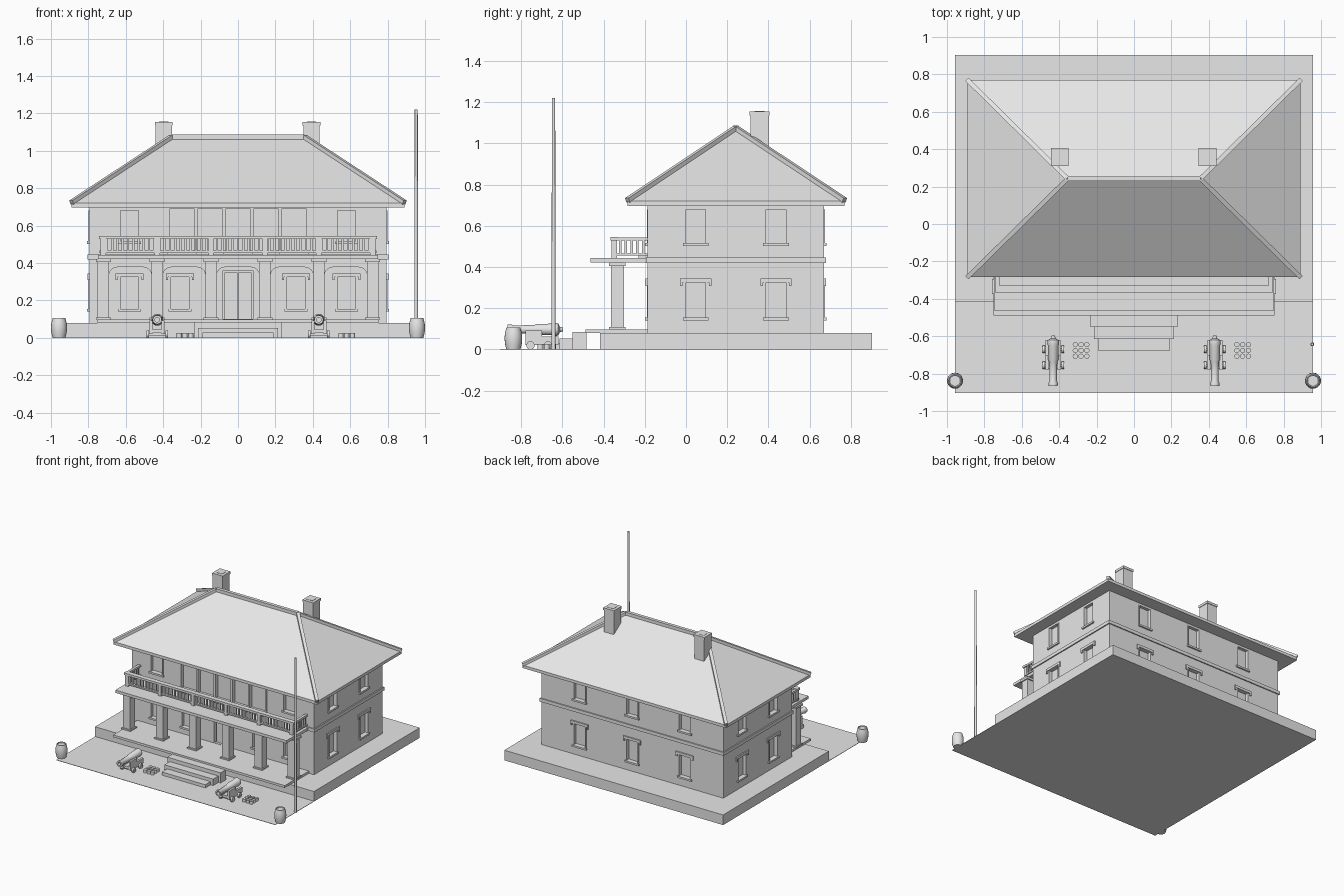
import bpy, bmesh, math
from mathutils import Vector

cube = bpy.data.objects.get("Cube")
if cube:
    bpy.data.objects.remove(cube, do_unlink=True)

GREY = (0.8, 0.8, 0.8, 1)
mat = bpy.data.materials.new("plain grey")
mat.use_nodes = True
mat.diffuse_color = GREY
for node in mat.node_tree.nodes:
    if node.type == "BSDF_PRINCIPLED":
        node.inputs["Base Color"].default_value = GREY


def finish(name, bm, smooth=False):
    bmesh.ops.recalc_face_normals(bm, faces=bm.faces)
    mesh = bpy.data.meshes.new(name)
    bm.to_mesh(mesh)
    bm.free()
    mesh.materials.append(mat)
    ob = bpy.data.objects.new(name, mesh)
    bpy.context.collection.objects.link(ob)
    if smooth:
        bpy.ops.object.select_all(action="DESELECT")
        ob.select_set(True)
        bpy.context.view_layer.objects.active = ob
        bpy.ops.object.shade_smooth_by_angle(angle=math.radians(40))
    return ob


def add_box(bm, x0, x1, y0, y1, z0, z1):
    verts = bmesh.ops.create_cube(bm, size=1)["verts"]
    for v in verts:
        v.co = Vector((x1 if v.co.x > 0 else x0, y1 if v.co.y > 0 else y0,
                       z1 if v.co.z > 0 else z0))


def boxes(name, *items):
    bm = bmesh.new()
    for item in items:
        add_box(bm, *item)
    return finish(name, bm)


def lathe(name, profile, centre, along_y=False, steps=20):
    """Revolve (radius, distance) pairs about a vertical or a y axis."""
    bm = bmesh.new()
    rings = []
    for r, t in profile:
        ring = []
        for i in range(steps):
            a = 2 * math.pi * i / steps
            c, s = r * math.cos(a), r * math.sin(a)
            ring.append(bm.verts.new(Vector(centre) + Vector((c, t, s) if along_y else (c, s, t))))
        rings.append(ring)
    for a, b in zip(rings, rings[1:]):
        for i in range(steps):
            j = (i + 1) % steps
            bm.faces.new((a[i], a[j], b[j], b[i]))
    bm.faces.new(rings[0])
    bm.faces.new(rings[-1])
    return finish(name, bm, True)


# Ground, plinth, porch floor and steps
boxes("ground", (-.957, .957, -.903, .903, 0, .003))
boxes("plinth", (-.957, .957, -.418, .903, 0, .08))
boxes("porch_floor", (-.75, .75, -.488, -.18, .08, .098))
for i, (half, y0, y1, top) in enumerate([(.232, -.55, -.484, .084), (.213, -.615, -.55, .054),
                                         (.19, -.68, -.615, .028)]):
    boxes(f"step_{i + 1}", (-half, half, y0, y1, 0, top))

# House walls, with window and door openings cut in
X, Y0, Y1 = .795, -.186, .67


def on_wall(side, u0, u1, d0, d1, z0, z1):
    """Box placed along a wall; d is the distance outwards."""
    if side == "front":
        return (u0, u1, Y0 - d1, Y0 - d0, z0, z1)
    if side == "back":
        return (u0, u1, Y1 + d0, Y1 + d1, z0, z1)
    if side == "left":
        return (X + d0, X + d1, u0, u1, z0, z1)
    return (-X - d1, -X - d0, u0, u1, z0, z1)


LOW, HIGH = (.155, .325), (.517, .68)
lower = {"front": (-.58, -.31, .31, .58), "back": (-.46, 0, .46), "left": (.047, .437), "right": (.047, .437)}
upper = dict(lower, front=(-.58, .58))
cuts, sills, hoods, frames = [], [], [], []
for floor, (z0, z1) in ((lower, LOW), (upper, HIGH)):
    for side, centres in floor.items():
        for u in centres:
            cuts.append(on_wall(side, u - .049, u + .049, -.025, .05, z0, z1))
            sills.append(on_wall(side, u - .062, u + .062, -.005, .012, z0 - .014, z0))
            for s in (-1, 1):
                e = u + s * .053
                frames.append(on_wall(side, e - .005, e + .005, -.002, .004, z0, z1))
            if floor is lower:
                hoods.append(on_wall(side, u - .076, u + .076, -.005, .01, z1, z1 + .02))
                for s in (-1, 1):
                    e = u + s * .07
                    hoods.append(on_wall(side, e - .006, e + .006, -.005, .01, z1 - .016, z1))
cuts.append(on_wall("front", -.08, .08, -.03, .05, .1, .36))
cuts.append(on_wall("front", -.375, .375, -.03, .05, .455, .69))

walls = boxes("walls", (-X, X, Y0, Y1, .07, .71))
cutter = boxes("opening_cutter", *cuts)
cutter.hide_render = True
mod = walls.modifiers.new("openings", "BOOLEAN")
mod.operation, mod.solver, mod.object = "DIFFERENCE", "EXACT", cutter
bpy.context.view_layer.update()
cut_mesh = bpy.data.meshes.new_from_object(walls.evaluated_get(bpy.context.evaluated_depsgraph_get()))
walls.modifiers.clear()
walls.data = cut_mesh
bpy.data.objects.remove(cutter, do_unlink=True)

boxes("window_sills", *sills)
boxes("window_hoods", *hoods)
boxes("window_frames", *frames)
boxes("floor_band", (-X - .009, X + .009, Y0 - .009, Y1 + .009, .42, .446))
boxes("upper_door_posts", *[on_wall("front", x - .008, x + .008, -.03, .002, .455, .69)
                            for x in (-.375, -.225, -.075, .075, .225, .375)])
boxes("upper_thresholds", *[on_wall("front", x - .08, x + .08, -.02, .045, .445, .458) for x in (-.3, 0, .3)])
boxes("front_door_leaves", on_wall("front", -.072, -.003, -.03, -.02, .1, .35),
      on_wall("front", .003, .072, -.03, -.02, .1, .35))

# Porch columns and arches
columns = [-.72 + i * .288 for i in range(6)]
shafts = []
for x in columns:
    for half, z0, z1 in ((.04, .098, .108), (.031, .1, .41), (.04, .405, .422)):
        shafts.append((x - half, x + half, -.333 - half, -.333 + half, z0, z1))
boxes("porch_columns", *shafts)

bm = bmesh.new()
for a, b in zip(columns, columns[1:]):
    x0, x1, r, top = a + .03, b - .03, .045, .378
    pts = [(x0, .421)]
    for i in range(9):
        t = math.pi / 2 * i / 8
        pts.append((x0 + r - r * math.cos(t), top - r + r * math.sin(t)))
    pts += [(x0 + x1 - px, pz) for px, pz in reversed(pts)]
    face = bm.faces.new([bm.verts.new((px, -.345, pz)) for px, pz in pts])
    moved = bmesh.ops.extrude_face_region(bm, geom=[face])["geom"]
    bmesh.ops.translate(bm, vec=(0, .024, 0), verts=[g for g in moved if isinstance(g, bmesh.types.BMVert)])
finish("porch_arches", bm)

# Balcony and balustrade
boxes("balcony_floor", (-.748, .748, -.463, -.18, .421, .443))
rail, Y = [], -.348
rail.append((-.742, .742, Y - .019, Y + .019, .528, .545))
rail.append((-.735, .735, Y - .012, Y + .012, .455, .466))
for x in columns:
    rail.append((x - .014, x + .014, Y - .014, Y + .014, .44, .53))
for i in range(51):
    x = -.7 + i * .028
    rail.append((x - .006, x + .006, Y - .006, Y + .006, .46, .53))
for s in (-1, 1):
    x = s * .73
    rail.append((x - .01, x + .01, Y, Y0, .528, .543))
    rail.append((x - .01, x + .01, Y, Y0, .455, .466))
    for i in range(1, 6):
        y = Y + i * .028
        rail.append((x - .006, x + .006, y - .006, y + .006, .46, .53))
boxes("balustrade", *rail)

# Hipped roof with caps along its edges
EX, EY0, EY1, RX, RY, RZ = .89, -.284, .77, .355, .242, 1.07
boxes("eaves", (-EX, EX, EY0, EY1, .697, .72))
bm = bmesh.new()
c = [bm.verts.new(p) for p in ((-EX, EY0, .72), (EX, EY0, .72), (EX, EY1, .72), (-EX, EY1, .72))]
l, r = bm.verts.new((-RX, RY, RZ)), bm.verts.new((RX, RY, RZ))
for f in ((c[0], c[1], r, l), (c[2], c[3], l, r), (c[1], c[2], r), (c[3], c[0], l), c[::-1]):
    bm.faces.new(f)
finish("roof", bm)


def beam(bm, a, b, width):
    a, b = Vector(a), Vector(b)
    d = b - a
    verts = bmesh.ops.create_cube(bm, size=1)["verts"]
    q = d.to_track_quat("Y", "Z")
    for v in verts:
        v.co = (a + b) / 2 + q @ Vector((v.co.x * width, v.co.y * d.length, v.co.z * width))


bm = bmesh.new()
beam(bm, (-RX, RY, RZ + .004), (RX, RY, RZ + .004), .026)
for s in (-1, 1):
    for y in (EY0, EY1):
        beam(bm, (s * EX, y, .724), (s * RX, RY, RZ + .004), .024)
finish("roof_caps", bm)

# Chimneys
for side, x in (("right", -.397), ("left", .393)):
    boxes(side + "_chimney", (x - .043, x + .043, .313, .402, .9, 1.138),
          (x - .047, x + .047, .309, .406, 1.136, 1.155), (x - .025, x + .025, .333, .382, 1.15, 1.157))

# Corner casks
for side, s in (("right", -1), ("left", 1)):
    lathe(side + "_cask", [(.028, .1), (.03, .107), (.034, .107), (.041, .08), (.043, .055),
                           (.041, .028), (.034, 0)], (s * .957, -.838, 0))

# Flagpole
lathe("flagpole", [(.01, 0), (.009, .6), (.008, 1.22)], (.953, -.643, 0), steps=12)

# Cannons on wheeled carriages, each with a stack of shot
gun = [(.008, .27), (.012, .26), (.012, .255), (.03, .245), (.032, .225), (.028, .215), (.027, .14), (.022, .13),
       (.019, .03), (.025, .015), (.024, 0), (.013, 0), (.013, .06)]
for side, x in (("right", -.432), ("left", .432)):
    lathe(side + "_cannon", gun, (x, -.866, .097), True)
    parts = []
    for s in (-1, 1):
        e = x + s * .032
        parts += [(e - .008, e + .008, -.78, -.62, .022, .062), (e - .008, e + .008, -.78, -.7, .06, .092)]
    parts.append((x - .03, x + .03, -.775, -.625, .025, .045))
    for y in (-.755, -.67):
        parts.append((x - .058, x + .058, y - .006, y + .006, .014, .026))
    boxes(side + "_carriage", *parts)
    bm = bmesh.new()
    for s in (-1, 1):
        for y in (-.755, -.67):
            verts = bmesh.ops.create_cone(bm, cap_ends=True, segments=14, radius1=.02,
                                          radius2=.02, depth=.013)["verts"]
            for v in verts:
                v.co = Vector((x + s * .05 + v.co.z, y + v.co.x, .02 + v.co.y))
    finish(side + "_wheels", bm, True)
    for i in range(3):
        for j in range(3):
            lathe(f"{side}_shot_{i}{j}", [(.014, 0), (.014, .026)],
                  (x + .118 + i * .031, -.645 - j * .031, 0), steps=12)
